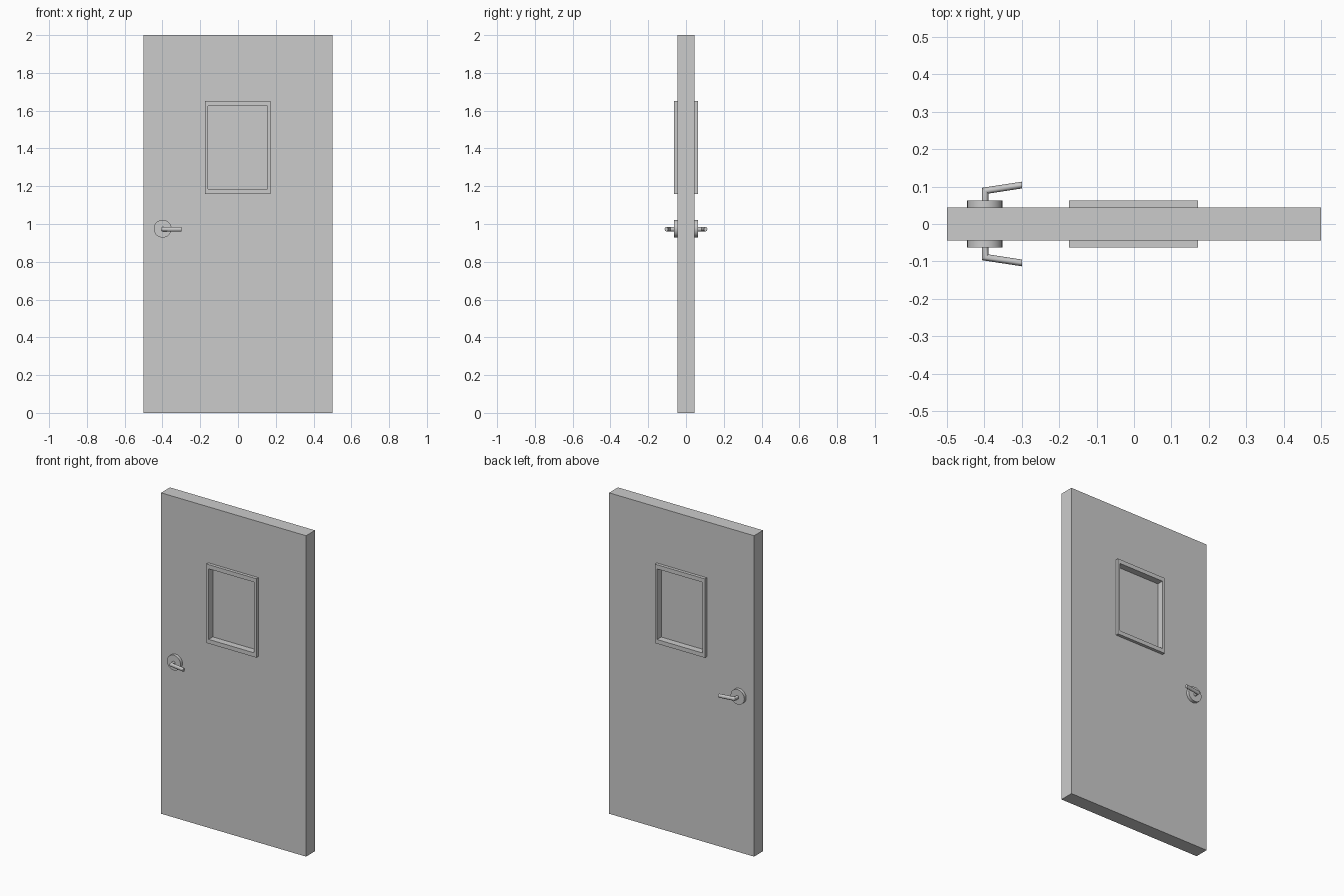
import bpy, bmesh, math

if "Cube" in bpy.data.objects:
    bpy.data.objects.remove(bpy.data.objects["Cube"])

T = 0.044          # half thickness of the door
FACE = 0.063       # how far the trim and rose stand out from the centre


def finish(bm, name, mirror=False, smooth=False):
    bmesh.ops.recalc_face_normals(bm, faces=bm.faces)
    me = bpy.data.meshes.new(name)
    bm.to_mesh(me)
    bm.free()
    ob = bpy.data.objects.new(name, me)
    bpy.context.collection.objects.link(ob)
    if mirror:
        mod = ob.modifiers.new("both_sides", 'MIRROR')
        mod.use_axis = (False, True, False)
    if smooth:
        bpy.ops.object.select_all(action='DESELECT')
        ob.select_set(True)
        bpy.context.view_layer.objects.active = ob
        bpy.ops.object.shade_smooth_by_angle(angle=math.radians(35))
    return ob


def rect(bm, r, y):
    x0, x1, z0, z1 = r
    return [bm.verts.new(p) for p in
            ((x0, y, z0), (x1, y, z0), (x1, y, z1), (x0, y, z1))]


def bridge(bm, a, b):
    n = len(a)
    for i in range(n):
        j = (i + 1) % n
        bm.faces.new((a[i], a[j], b[j], b[i]))


def rect_ring(name, outer, inner, y0, y1, mirror=False):
    """Slab with a rectangular hole through it."""
    bm = bmesh.new()
    loops = [rect(bm, outer, y0), rect(bm, outer, y1),
             rect(bm, inner, y1), rect(bm, inner, y0)]
    for i in range(4):
        bridge(bm, loops[i], loops[(i + 1) % 4])
    return finish(bm, name, mirror)


TRIM = (-0.174, 0.171, 1.159, 1.651)
OPENING = (-0.158, 0.155, 1.185, 1.625)

# Door leaf and the raised window trim on both faces
rect_ring("door_leaf", (-0.5, 0.5, 0, 2), OPENING, -T, T)
rect_ring("window_trim", TRIM, OPENING, -FACE, -T, mirror=True)

# Recessed window pane
bm = bmesh.new()
front, back = rect(bm, OPENING, -0.022), rect(bm, OPENING, 0.022)
bm.faces.new(front)
bm.faces.new(back)
bridge(bm, front, back)
finish(bm, "window_pane")


def swept(name, rings, z, height, sides):
    """Oval tube; each ring is (x, y, side_x, side_y), sides already mitred."""
    bm = bmesh.new()
    loops = []
    for x, y, sx, sy in rings:
        loop = []
        for i in range(sides):
            a = 2 * math.pi * i / sides
            c = math.cos(a)
            loop.append(bm.verts.new((x + c * sx, y + c * sy,
                                      z + height * math.sin(a))))
        loops.append(loop)
    for a, b in zip(loops, loops[1:]):
        bridge(bm, a, b)
    bm.faces.new(loops[0])
    bm.faces.new(loops[-1])
    return finish(bm, name, mirror=True, smooth=True)


# Round rose plate behind each lever
swept("handle_rose", [(-0.399, -T, 0.047, 0), (-0.399, -FACE, 0.047, 0)],
      0.975, 0.047, 32)

# Bent lever: stem, mitred corner, tip
R = 0.009
swept("handle_lever", [(-0.398, -FACE + 0.005, -R, 0),
                       (-0.398, -0.089, -R, -0.85 * R),
                       (-0.300, -0.104, 0, -R)],
      0.973, 0.012, 16)
